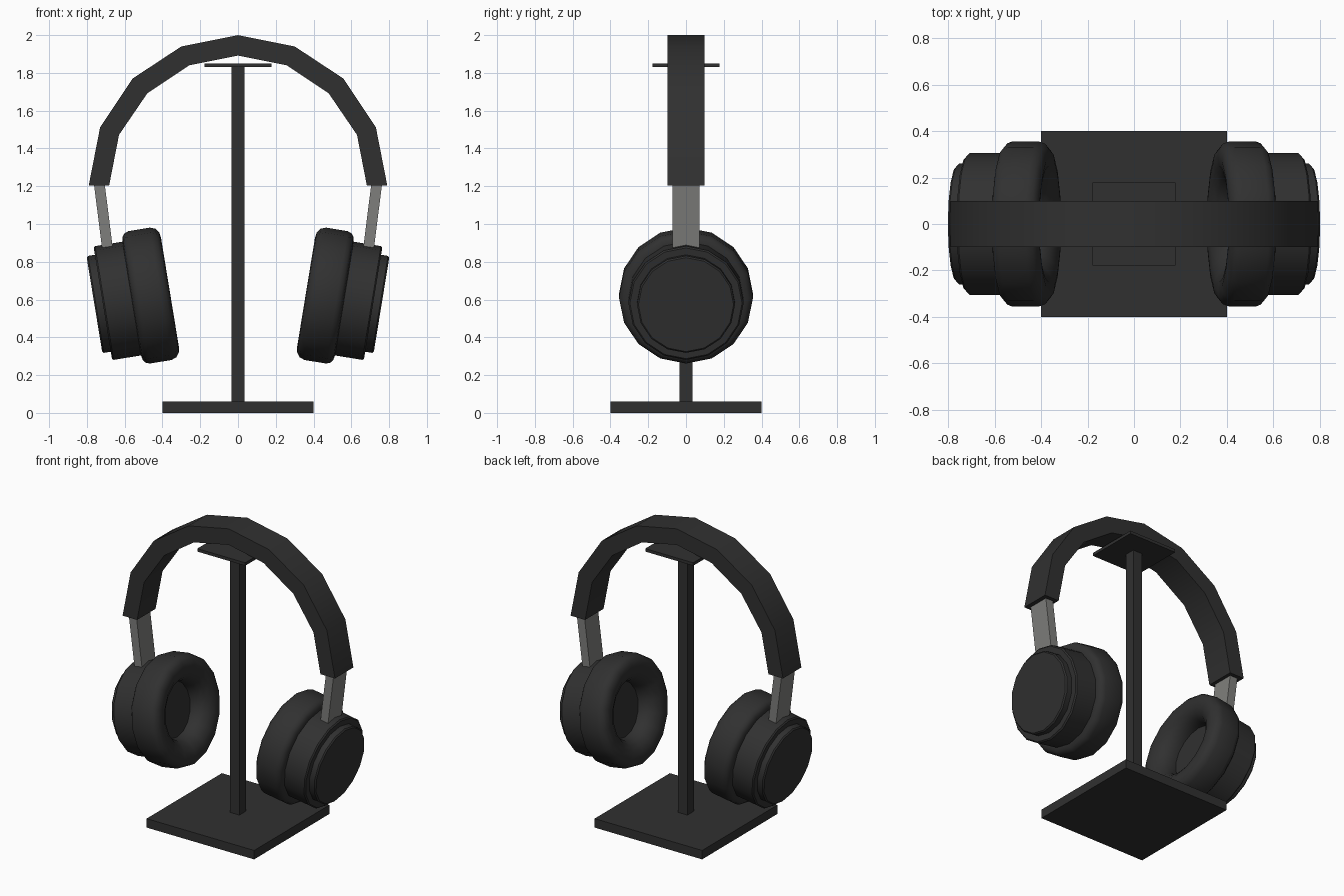
import bpy, bmesh, math
from mathutils import Vector

if "Cube" in bpy.data.objects:
    bpy.data.objects.remove(bpy.data.objects["Cube"])


def material(name, rgb):
    m = bpy.data.materials.new(name)
    m.diffuse_color = (*rgb, 1)
    m.use_nodes = True
    m.node_tree.nodes["Principled BSDF"].inputs["Base Color"].default_value = m.diffuse_color
    return m


BLACK = material("matte_black", (0.03, 0.03, 0.03))
METAL = material("grey_metal", (0.21, 0.21, 0.20))


def finish(name, bm, mat, smooth=False):
    bmesh.ops.remove_doubles(bm, verts=bm.verts, dist=1e-5)
    bmesh.ops.recalc_face_normals(bm, faces=bm.faces)
    me = bpy.data.meshes.new(name)
    bm.to_mesh(me)
    bm.free()
    me.materials.append(mat)
    ob = bpy.data.objects.new(name, me)
    bpy.context.collection.objects.link(ob)
    if smooth:
        bpy.ops.object.select_all(action='DESELECT')
        ob.select_set(True)
        bpy.context.view_layer.objects.active = ob
        bpy.ops.object.shade_smooth_by_angle(angle=math.radians(35))
    return ob


def box(name, half, z0, z1, mat):
    bm = bmesh.new()
    bmesh.ops.create_cube(bm, size=1)
    for v in bm.verts:
        v.co = (v.co.x * 2 * half, v.co.y * 2 * half, z0 + (v.co.z + 0.5) * (z1 - z0))
    return finish(name, bm, mat)


def ribbon(name, outer, inner, half_y, mat, smooth=False):
    """Solid strip between two xz polylines, extruded along y."""
    bm = bmesh.new()
    rows = [[bm.verts.new((p[0], y, p[1])) for p, y in
             ((o, -half_y), (o, half_y), (i, half_y), (i, -half_y))]
            for o, i in zip(outer, inner)]
    for a, b in zip(rows, rows[1:]):
        for k in range(4):
            n = (k + 1) % 4
            bm.faces.new((a[k], a[n], b[n], b[k]))
    bm.faces.new(rows[0])
    bm.faces.new(rows[-1])
    return finish(name, bm, mat, smooth)


TILT = math.radians(9.3)
SIDES = 16


def lathe(name, profile, side, mat):
    """Revolve (depth, radius) points about the tilted ear axis."""
    centre = Vector((side * 0.76, 0, 0.573))
    inward = Vector((-side * math.cos(TILT), 0, math.sin(TILT)))
    up = Vector((side * math.sin(TILT), 0, math.cos(TILT)))
    across = Vector((0, 1, 0))
    bm = bmesh.new()
    rings = []
    for s, r in profile:
        rings.append([bm.verts.new(centre + inward * s + up * r * math.cos(t) + across * r * math.sin(t))
                      for t in (2 * math.pi * k / SIDES for k in range(SIDES))])
    for a, b in zip(rings, rings[1:]):
        for k in range(SIDES):
            n = (k + 1) % SIDES
            bm.faces.new((a[k], a[n], b[n], b[k]))
    bm.faces.new(rings[0])
    bm.faces.new(rings[-1])
    return finish(name, bm, mat, True)


# Stand
box("stand_base", 0.4, 0, 0.06, BLACK)
box("stand_post", 0.034, 0.06, 1.835, BLACK)
box("stand_top_plate", 0.178, 1.83, 1.85, BLACK)

# Headband arch, mirrored from its right half
outer = [(0, 2.0), (0.30, 1.94), (0.558, 1.77), (0.73, 1.512), (0.79, 1.205)]
inner = [(0, 1.892), (0.258, 1.84), (0.48, 1.692), (0.63, 1.472), (0.682, 1.205)]


def full(half):
    return [(-x, z) for x, z in reversed(half[1:])] + half


ribbon("headband", full(outer), full(inner), 0.098, BLACK, True)

# Ear cups, cushions and sliders
shell = [(0, 0.252), (0.008, 0.26), (0.045, 0.26), (0.045, 0.297),
         (0.053, 0.305), (0.22, 0.305)]
cushion = [(0.20, 0.305), (0.205, 0.33), (0.218, 0.347), (0.24, 0.355),
           (0.355, 0.355), (0.383, 0.345), (0.40, 0.322), (0.405, 0.29),
           (0.398, 0.25), (0.375, 0.212), (0.34, 0.188), (0.30, 0.18), (0.28, 0.18)]
for side, tag in ((-1, "left"), (1, "right")):
    lathe(tag + "_ear_shell", shell, side, BLACK)
    lathe(tag + "_ear_cushion", cushion, side, BLACK)
    ribbon(tag + "_slider",
           [(side * 0.765, 1.23), (side * 0.717, 0.85)],
           [(side * 0.708, 1.23), (side * 0.660, 0.85)], 0.072, METAL)
